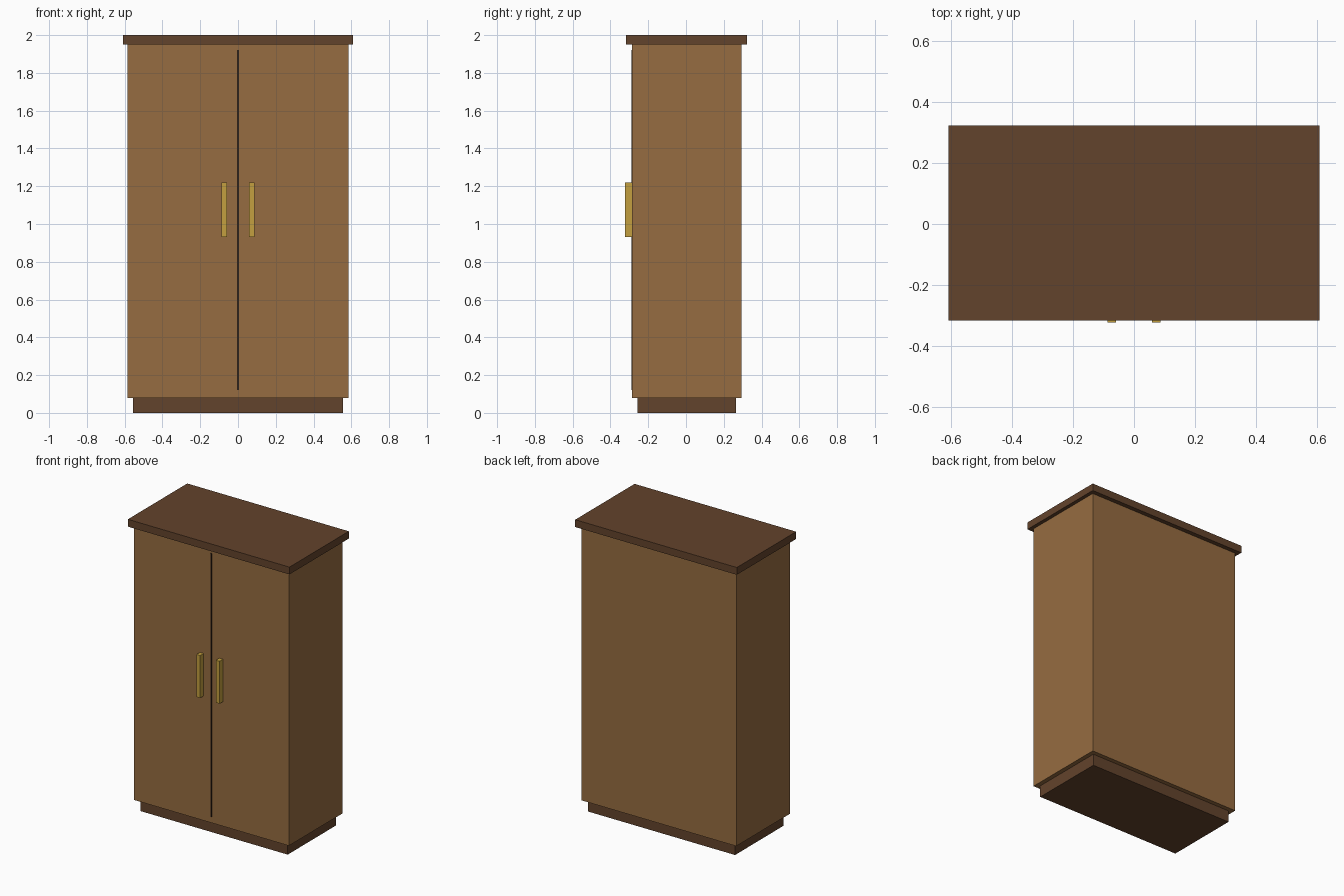
import bpy

if "Cube" in bpy.data.objects:
    bpy.data.objects.remove(bpy.data.objects["Cube"])

Y0 = 0.0035  # depth centre of the carcass (handles extend the front)


def material(name, rgb):
    m = bpy.data.materials.new(name)
    m.diffuse_color = (*rgb, 1)
    m.use_nodes = True
    m.node_tree.nodes["Principled BSDF"].inputs["Base Color"].default_value = m.diffuse_color
    return m


OAK = material("oak", (0.305, 0.150, 0.052))
WALNUT = material("walnut", (0.124, 0.056, 0.025))
SHADOW = material("seam_dark", (0.03, 0.015, 0.008))
BRASS = material("brass", (0.55, 0.35, 0.05))


def box(name, x, y, z, mat):
    """Box from (min, max) ranges on each axis."""
    ranges = (x, y, z)
    bpy.ops.mesh.primitive_cube_add(size=1, location=[(a + b) / 2 for a, b in ranges])
    ob = bpy.context.object
    ob.name = name
    ob.scale = [b - a for a, b in ranges]
    bpy.ops.object.transform_apply(location=False, rotation=False, scale=True)
    ob.data.materials.append(mat)
    return ob


def slab(name, width, depth, z, mat):
    return box(name, (-width / 2, width / 2), (Y0 - depth / 2, Y0 + depth / 2), z, mat)


# Stacked carcass: recessed plinth, cabinet, overhanging top
slab("plinth", 1.11, 0.52, (0, 0.08), WALNUT)
slab("cabinet_body", 1.17, 0.58, (0.08, 1.95), OAK)
slab("top_board", 1.22, 0.64, (1.95, 2.0), WALNUT)

# Dark strip between the doors, just proud of the front
front = Y0 - 0.29
box("door_seam", (-0.004, 0.004), (front - 0.003, front + 0.003), (0.12, 1.92), SHADOW)

# Pair of bar handles
for side, name in ((-1, "left_handle"), (1, "right_handle")):
    c = side * 0.073
    box(name, (c - 0.014, c + 0.014), (-0.3235, front), (0.93, 1.22), BRASS)
